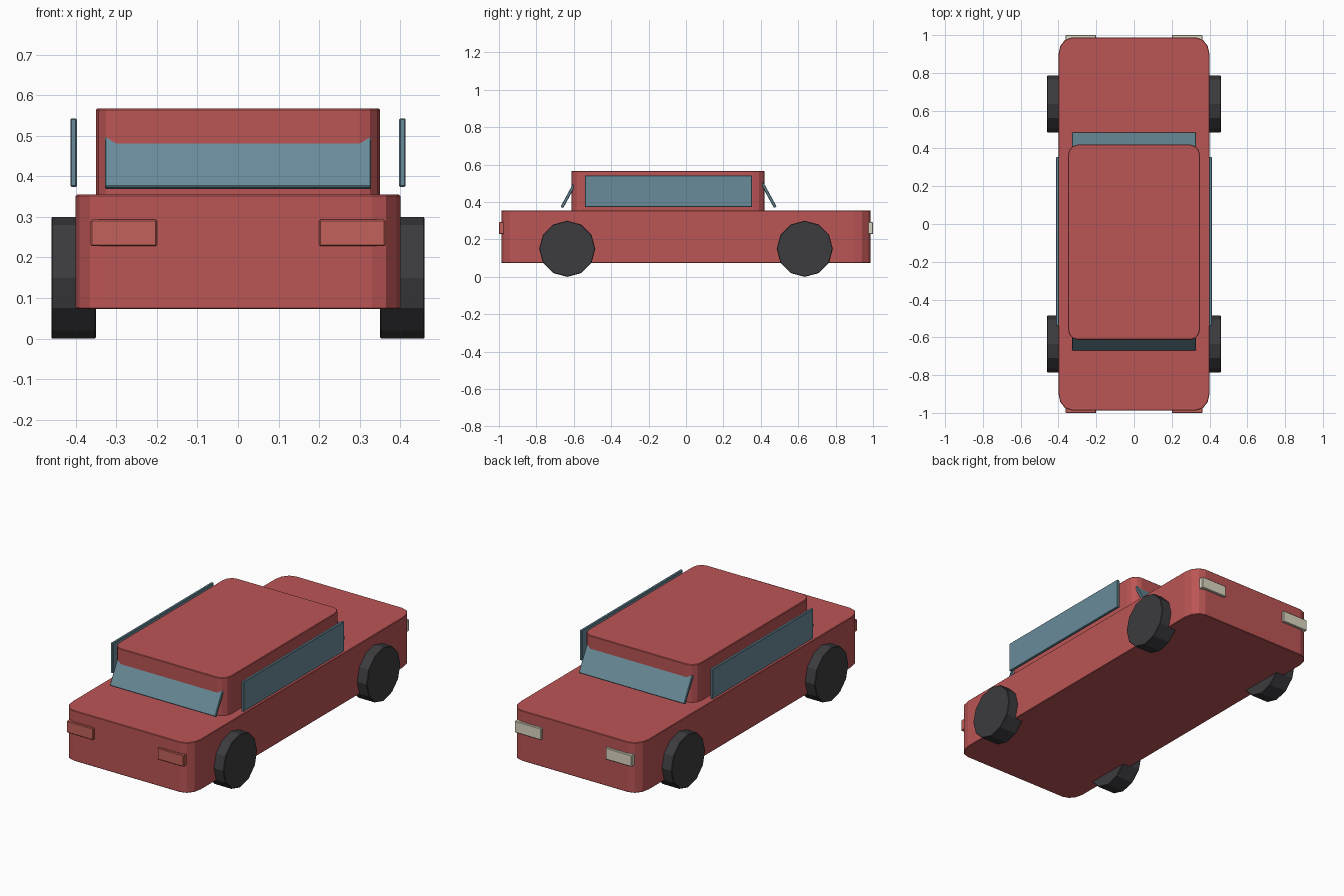
import bpy, bmesh, math
from mathutils import Matrix

if "Cube" in bpy.data.objects:
    bpy.data.objects.remove(bpy.data.objects["Cube"])


def material(name, rgb):
    m = bpy.data.materials.new(name)
    m.diffuse_color = (*rgb, 1)
    m.use_nodes = True
    m.node_tree.nodes["Principled BSDF"].inputs["Base Color"].default_value = m.diffuse_color
    return m


RED = material("red_paint", (0.50, 0.09, 0.09))
GLASS = material("blue_glass", (0.14, 0.26, 0.32))
RUBBER = material("dark_rubber", (0.045, 0.045, 0.05))
LAMP_RED = material("red_lamp", (0.55, 0.12, 0.10))
CREAM = material("cream_lamp", (0.72, 0.68, 0.54))


def finish(bm, name, mat, edge):
    bmesh.ops.recalc_face_normals(bm, faces=bm.faces)
    mesh = bpy.data.meshes.new(name)
    bm.to_mesh(mesh)
    bm.free()
    mesh.materials.append(mat)
    ob = bpy.data.objects.new(name, mesh)
    bpy.context.collection.objects.link(ob)
    # thin edge softening
    mod = ob.modifiers.new("soft_edges", "BEVEL")
    mod.width, mod.segments = edge, 1
    mod.limit_method, mod.angle_limit = 'ANGLE', math.radians(50)
    return ob


def box(name, mat, x, y, z, corner=(0, 0), steps=3, edge=0.003, tilt=0):
    """Box from (min, max) ranges, with optional rounded upright corners."""
    (x0, x1), (y0, y1), (z0, z1) = x, y, z
    cx, cy, cz = (x0 + x1) / 2, (y0 + y1) / 2, (z0 + z1) / 2
    hx, hy, hz = (x1 - x0) / 2, (y1 - y0) / 2, (z1 - z0) / 2
    rx, ry = corner
    pts = []
    for q, (sx, sy) in enumerate([(1, 1), (-1, 1), (-1, -1), (1, -1)]):
        for i in range(steps + 1 if rx else 1):
            a = math.pi / 2 * (q + i / steps)
            pts.append((sx * (hx - rx) + rx * math.cos(a),
                        sy * (hy - ry) + ry * math.sin(a), -hz))
    bm = bmesh.new()
    face = bm.faces.new([bm.verts.new(p) for p in pts])
    new = bmesh.ops.extrude_face_region(bm, geom=[face])["geom"]
    bmesh.ops.translate(bm, vec=(0, 0, 2 * hz),
                        verts=[v for v in new if isinstance(v, bmesh.types.BMVert)])
    ob = finish(bm, name, mat, edge)
    ob.location = (cx, cy, cz)
    ob.rotation_euler.x = tilt
    return ob


# Body and cabin
box("body", RED, (-0.40, 0.40), (-0.987, 0.987), (0.073, 0.355), (0.07, 0.09))
box("cabin", RED, (-0.35, 0.35), (-0.613, 0.42), (0.34, 0.567), (0.05, 0.06))

# Front and rear glass, leaning into the cabin
CABIN_Y = -0.093
for name, s in (("windshield", -1), ("rear_window", 1)):
    y = CABIN_Y + s * 0.53
    box(name, GLASS, (-0.328, 0.328), (y - 0.008, y + 0.008), (0.361, 0.531),
        tilt=s * 0.5)

for side, s in (("left", -1), ("right", 1)):
    # Side glass standing clear of the cabin
    box(side + "_window", GLASS, sorted((s * 0.397, s * 0.413)),
        (-0.541, 0.354), (0.374, 0.543))
    # Lamps at both ends
    xr = sorted((s * 0.20, s * 0.363))
    box(side + "_red_lamp", LAMP_RED, xr, (-1.0, -0.97), (0.228, 0.293))
    box(side + "_cream_lamp", CREAM, xr, (0.97, 1.0), (0.228, 0.293))
    # Twelve-sided wheels
    for end, y in (("front", -0.635), ("rear", 0.635)):
        bm = bmesh.new()
        bmesh.ops.create_cone(bm, cap_ends=True, segments=12, radius1=0.15,
                              radius2=0.15, depth=0.11)
        bmesh.ops.rotate(bm, verts=bm.verts,
                         matrix=Matrix.Rotation(math.pi / 2, 3, 'Y'))
        wheel = finish(bm, f"{end}_{side}_wheel", RUBBER, 0.003)
        wheel.location = (s * 0.405, y, 0.15)
